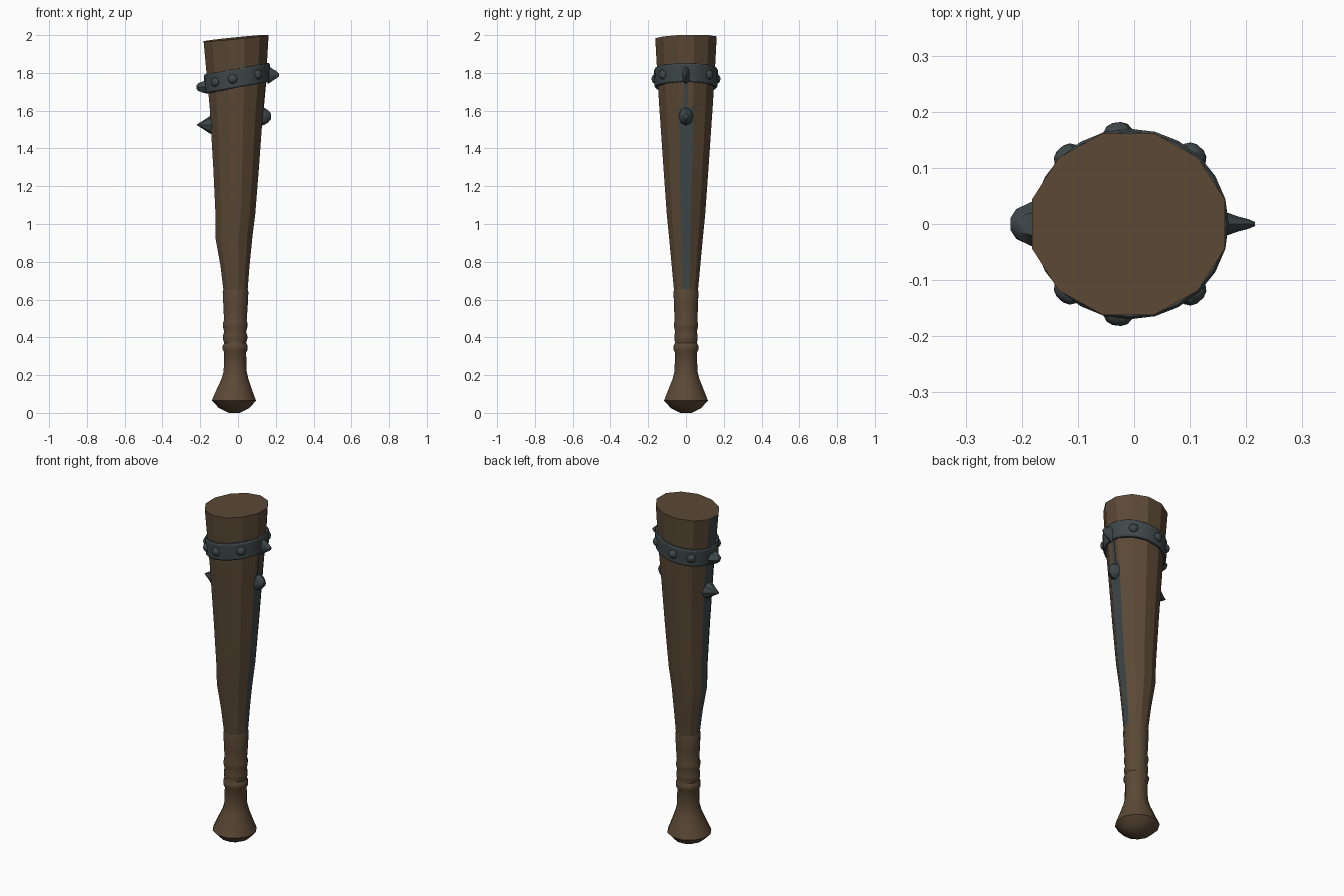
import bpy, bmesh, math
from mathutils import Vector, Matrix

if "Cube" in bpy.data.objects:
    bpy.data.objects.remove(bpy.data.objects["Cube"])


def material(name, rgb):
    m = bpy.data.materials.new(name)
    m.diffuse_color = (*rgb, 1)
    m.use_nodes = True
    m.node_tree.nodes["Principled BSDF"].inputs["Base Color"].default_value = m.diffuse_color
    return m


WOOD = material("brown wood", (0.105, 0.066, 0.036))
STEEL = material("dark steel", (0.050, 0.064, 0.068))

# Club outline: height, centre x, half width in x, half width in y
HANDLE = [(0, -.02, .03, .03), (.025, -.02, .08, .08), (.065, -.022, .117, .117),
          (.12, -.02, .095, .095), (.18, -.016, .071, .071), (.22, -.015, .061, .061),
          (.32, -.015, .058, .058), (.335, -.015, .066, .066), (.355, -.015, .066, .066),
          (.37, -.015, .058, .058), (.39, -.015, .064, .062), (.41, -.015, .064, .062),
          (.43, -.015, .058, .058), (.455, -.015, .065, .063), (.475, -.015, .065, .063),
          (.49, -.014, .060, .060), (.56, -.013, .064, .064), (.64, -.013, .068, .066),
          (.655, -.013, .064, .064)]
SHAFT = [(.65, -.013, .064, .064), (.78, -.016, .077, .076), (.93, -.022, .098, .090),
         (1.05, -.014, .105, .102), (1.30, -.010, .121, .120), (1.62, -.008, .142, .142),
         (1.78, -.008, .157, .152), (1.985, -.010, .172, .163)]
SIDES = 12


def section(z):
    """Interpolated centre and half widths of the shaft at a height."""
    for a, b in zip(SHAFT, SHAFT[1:]):
        if z <= b[0]:
            t = (z - a[0]) / (b[0] - a[0])
            return [a[i] + (b[i] - a[i]) * t for i in (1, 2, 3)]
    return SHAFT[-1][1:]


def surface(angle, z, out=0.0):
    cx, rx, ry = section(z)
    return Vector((cx + (rx + out) * math.cos(angle), (ry + out) * math.sin(angle), z))


def finish(bm, name, mats, angle):
    bmesh.ops.recalc_face_normals(bm, faces=bm.faces)
    me = bpy.data.meshes.new(name)
    bm.to_mesh(me)
    bm.free()
    ob = bpy.data.objects.new(name, me)
    bpy.context.collection.objects.link(ob)
    for m in mats:
        me.materials.append(m)
    bpy.ops.object.select_all(action='DESELECT')
    ob.select_set(True)
    bpy.context.view_layer.objects.active = ob
    bpy.ops.object.shade_smooth_by_angle(angle=math.radians(angle))
    return ob


def loft(bm, rings, caps=True, closed=False):
    """Skin a list of point rings."""
    rows = [[bm.verts.new(p) for p in r] for r in rings]
    pairs = list(zip(rows, rows[1:])) + ([(rows[-1], rows[0])] if closed else [])
    n = len(rows[0])
    for a, b in pairs:
        for i in range(n):
            bm.faces.new((a[i], a[(i + 1) % n], b[(i + 1) % n], b[i]))
    if caps and not closed:
        bm.faces.new(rows[0])
        bm.faces.new(rows[-1])


def outline_rings(rows):
    k = 1 / math.cos(math.pi / SIDES)   # flats, not corners, face along x
    angles = [(i + .5) * math.tau / SIDES for i in range(SIDES)]
    return [[Vector((cx + rx * (k if abs(math.cos(a)) > .9 else 1.02) * math.cos(a),
                     ry * 1.03 * math.sin(a), z)) for a in angles]
            for z, cx, rx, ry in rows]


# Turned handle with knob and grip rings
bm = bmesh.new()
loft(bm, outline_rings(HANDLE))
finish(bm, "handle", [WOOD], 40)

# Faceted shaft with slanted top and steel strips down both sides
bm = bmesh.new()
rings = outline_rings(SHAFT)
for p in rings[-1]:
    p.z = min(2.0, 1.985 + .1 * p.x + .03 * p.y)
rings[-1][0].z = rings[-1][-1].z = 2.0
loft(bm, rings)
bm.normal_update()
for f in bm.faces:
    c = f.calc_center_median()
    side = abs(f.normal.x) > .95
    if side and (c.x < 0 or c.z < 1.6):
        f.material_index = 1
finish(bm, "shaft", [WOOD, STEEL], 25)

# Narrow end of the right strip
bm = bmesh.new()
loft(bm, [[Vector((section(z)[0] + section(z)[1] + o, y, z))
           for o, y in ((-.004, -.013), (.003, -.013), (.003, .011), (-.004, .011))]
          for z in (1.60, 1.76)])
finish(bm, "strip_end", [STEEL], 25)


# Tilted collar
def collar_z(x):
    return 1.773 + .19 * x


bm = bmesh.new()
rings = []
for out, dz in ((-.012, -.05), (.013, -.05), (.018, -.042), (.016, .042), (.011, .05), (-.012, .05)):
    ring = []
    for i in range(24):
        a = i * math.tau / 24
        x = surface(a, 1.775).x
        ring.append(surface(a, collar_z(x) + dz, out))
    rings.append(ring)
loft(bm, rings, closed=True)
finish(bm, "collar", [STEEL], 30)


# Studs and spikes: profile of (distance outward, radius) turned about an axis
def spike(name, base, angle, profile, flat=1.0, sides=8):
    bm = bmesh.new()
    turn = Matrix.Rotation(angle, 3, 'Z')
    loft(bm, [[base + turn @ Vector((d, r * flat * math.cos(i * math.tau / sides),
                                     r * math.sin(i * math.tau / sides)))
               for i in range(sides)] for d, r in profile])
    return finish(bm, name, [STEEL], 35)


STUD = [(-.012, .027), (.004, .026), (.014, .019), (.019, .008)]
for i, deg in enumerate((48, 97, 132)):
    for s in (1, -1):
        a = math.radians(deg * s)
        p = surface(a, collar_z(surface(a, 1.775).x), .012)
        spike(f"collar_stud_{i}_{'back' if s > 0 else 'front'}", p, a, STUD)

spike("collar_blade", Vector((.155, 0, 1.79)), 0,
      [(0, .05), (.015, .042), (.03, .03), (.048, .02), (.061, .008)], .45)
spike("collar_spike", Vector((-.165, 0, 1.725)), math.pi,
      [(0, .04), (.02, .035), (.045, .024), (.055, .010)], 1.1, 6)
spike("left_spike", Vector((-.135, 0, 1.525)), math.pi,
      [(0, .05), (.015, .046), (.05, .022), (.081, .003)])
spike("right_spike", Vector((.12, 0, 1.57)), 0,
      [(0, .05), (.018, .046), (.038, .034), (.055, .014)], .8)
